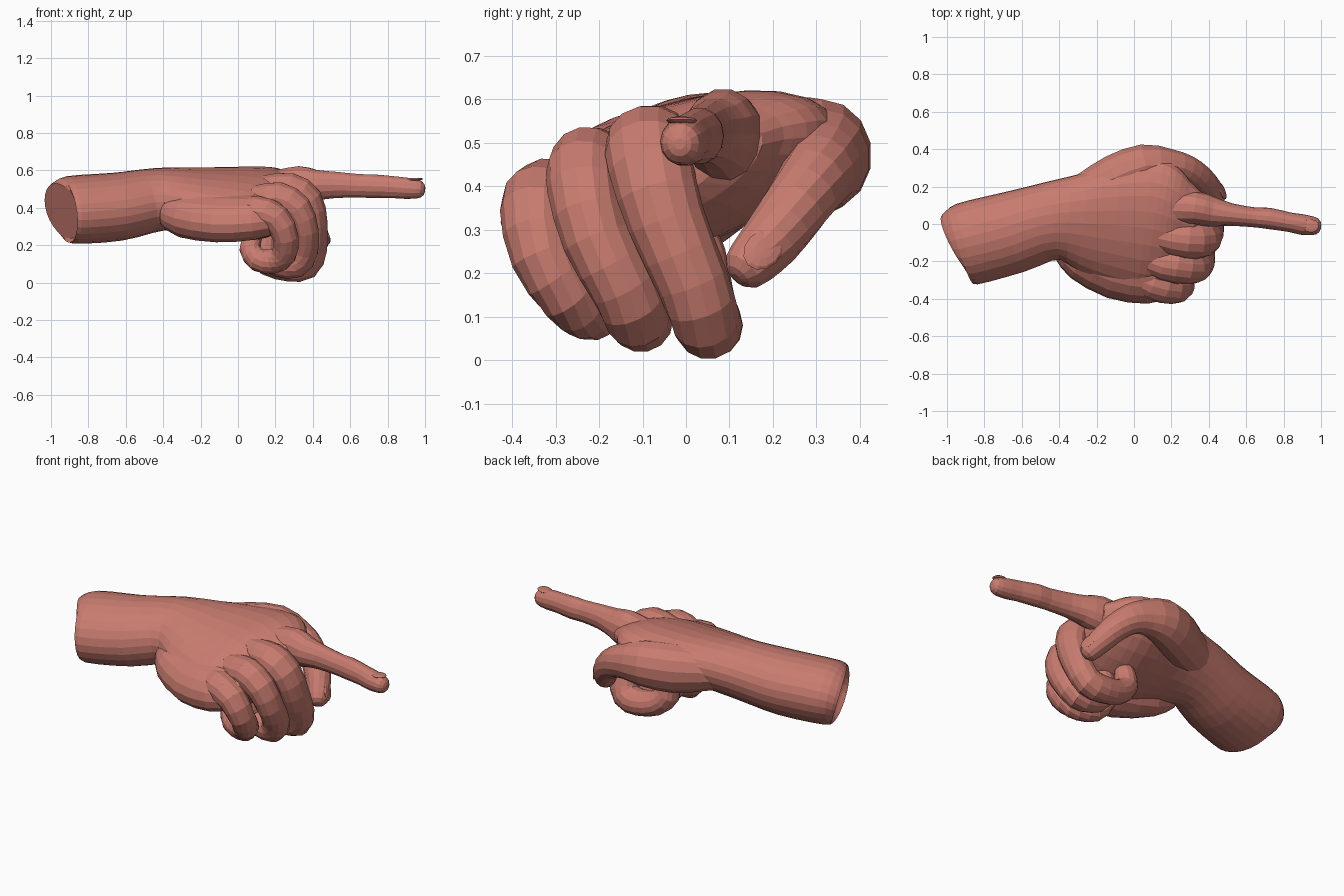
import bpy, bmesh, math
from mathutils import Vector, Matrix

cube = bpy.data.objects.get("Cube")
if cube:
    bpy.data.objects.remove(cube, do_unlink=True)

COLOR = (0.58, 0.2, 0.16, 1)
skin = bpy.data.materials.new("skin")
skin.use_nodes = True
skin.diffuse_color = COLOR
bsdf = skin.node_tree.nodes["Principled BSDF"]
bsdf.inputs["Base Color"].default_value = COLOR
bsdf.inputs["Roughness"].default_value = 0.8


def finish(name, bm):
    bmesh.ops.recalc_face_normals(bm, faces=bm.faces)
    mesh = bpy.data.meshes.new(name)
    bm.to_mesh(mesh)
    bm.free()
    mesh.materials.append(skin)
    obj = bpy.data.objects.new(name, mesh)
    bpy.context.collection.objects.link(obj)
    return obj


def smooth_rows(rows, steps):
    """Catmull-Rom interpolation of whole section rows."""
    out = []
    for i in range(len(rows) - 1):
        quad = zip(rows[max(i - 1, 0)], rows[i], rows[i + 1],
                   rows[min(i + 2, len(rows) - 1)])
        quad = list(quad)
        for s in range(steps):
            t = s / steps
            out.append([b + 0.5 * t * (c - a + t * (2 * a - 5 * b + 4 * c - d
                        + t * (3 * (b - c) + d - a))) for a, b, c, d in quad])
    return out + [list(rows[-1])]


def loft(name, rows, side_hint=(0, 1, 0), sides=14, steps=2):
    """Skin elliptical sections (x, y, z, half width, half height, roll)."""
    rows = smooth_rows([tuple(r) + (0,) * (6 - len(r)) for r in rows], steps)
    centres = [Vector(r[:3]) for r in rows]
    bm = bmesh.new()
    rings = []

    def ring(centre, tangent, w, h, roll):
        side = Vector(side_hint)
        side = (side - tangent * side.dot(tangent)).normalized()
        side = Matrix.Rotation(math.radians(roll), 3, tangent) @ side
        up = tangent.cross(side)
        rings.append([bm.verts.new(centre + side * w * math.cos(a) + up * h * math.sin(a))
                      for a in (2 * math.pi * k / sides for k in range(sides))])

    for i, r in enumerate(rows):
        tangent = centres[min(i + 1, len(rows) - 1)] - centres[max(i - 1, 0)]
        tangent.normalize()
        ring(centres[i], tangent, *r[3:])
    # rounded tip
    w, h, roll = rows[-1][3:]
    for advance, scale in ((0.5, 0.86), (0.8, 0.55), (0.9, 0.25)):
        ring(centres[-1] + tangent * advance * min(w, h), tangent,
             w * scale, h * scale, roll)
    for a, b in zip(rings, rings[1:]):
        for k in range(sides):
            n = (k + 1) % sides
            bm.faces.new((a[k], a[n], b[n], b[k]))
    bm.faces.new(rings[0][::-1])
    bm.faces.new(rings[-1])
    return finish(name, bm)


def nail(name, centre, along, normal, length, width):
    along, normal = Vector(along).normalized(), Vector(normal)
    normal = (normal - along * normal.dot(along)).normalized()
    frame = Matrix((along, normal.cross(along), normal)).transposed().to_4x4()
    bm = bmesh.new()
    bmesh.ops.create_uvsphere(
        bm, u_segments=12, v_segments=6, radius=1,
        matrix=Matrix.Translation(centre) @ frame @ Matrix.Diagonal((length, width, 0.009, 1)))
    return finish(name, bm)


# Forearm flowing into the tilted back of the hand
loft("forearm_and_palm", [
    (-.935, -.121, .383, .19, .152, 15),
    (-.895, -.108, .388, .225, .178, 15),
    (-.65, -.045, .405, .222, .18, 15),
    (-.42, .02, .445, .215, .165, 15),
    (-.2, .005, .445, .31, .155, 16),
    (.05, -.015, .425, .385, .165, 18),
    (.17, -.035, .425, .365, .15, 20),
    (.25, -.05, .425, .3, .12, 22)], sides=26, steps=3)

# Fleshy outer edge of the palm
loft("heel_of_palm", [
    (-.385, -.13, .37, .07, .075, 25),
    (-.29, -.175, .355, .125, .115, 28),
    (-.1, -.25, .345, .16, .12, 30),
    (.08, -.285, .35, .15, .112, 30),
    (.18, -.275, .36, .12, .09, 30)], sides=16)

# Thumb with its base muscle, bent across the front of the fist
loft("thumb", [
    (-.4, .1, .46, .09, .09),
    (-.25, .165, .46, .12, .115),
    (-.1, .25, .46, .14, .125),
    (.06, .31, .47, .13, .12),
    (.19, .313, .448, .1, .09),
    (.275, .293, .412, .085, .08),
    (.345, .25, .35, .077, .075),
    (.4, .195, .275, .07, .068),
    (.43, .15, .225, .06, .06)], side_hint=(0, 0, 1))

# Straight pointing finger
loft("index_finger", [
    (-.12, .08, .48, .06, .06),
    (.18, .09, .505, .095, .092),
    (.33, .085, .517, .09, .108),
    (.42, .065, .52, .08, .084),
    (.52, .05, .522, .06, .072),
    (.65, .035, .517, .053, .064),
    (.72, .03, .515, .057, .065),
    (.83, .01, .51, .052, .06),
    (.9, -.003, .504, .055, .058),
    (.955, -.01, .5, .05, .052)])

# Three fingers curled into the palm
loft("middle_finger", [
    (-.1, 0, .48, .06, .06),
    (.14, -.06, .49, .085, .085),
    (.28, -.085, .495, .1, .092),
    (.37, -.08, .44, .098, .085),
    (.405, -.045, .32, .09, .075),
    (.4, .015, .18, .083, .078),
    (.36, .045, .095, .08, .082),
    (.27, .055, .08, .076, .076),
    (.16, .05, .105, .07, .07),
    (.09, .04, .17, .066, .066),
    (.09, .03, .25, .06, .06)])
loft("ring_finger", [
    (-.1, -.1, .43, .06, .06),
    (.1, -.19, .44, .085, .08),
    (.22, -.225, .45, .09, .088),
    (.315, -.235, .395, .085, .082),
    (.36, -.205, .28, .08, .072),
    (.355, -.145, .17, .077, .075),
    (.31, -.11, .1, .077, .077),
    (.22, -.1, .1, .072, .072),
    (.15, -.09, .14, .067, .067),
    (.15, -.08, .24, .065, .065)])
loft("little_finger", [
    (-.05, -.24, .38, .06, .06),
    (.1, -.315, .38, .09, .085),
    (.205, -.345, .34, .083, .08),
    (.255, -.33, .24, .074, .07),
    (.245, -.27, .15, .071, .068),
    (.19, -.23, .115, .068, .068),
    (.11, -.2, .12, .064, .064),
    (.065, -.16, .18, .058, .058),
    (.08, -.14, .25, .05, .05)])

# Nails
nail("index_nail", (.945, -.01, .551), (1, -.1, .06), (0, 0, 1), .045, .036)
nail("thumb_nail", (.472, .178, .254), (.4, -.65, -.65), (1, 0, 0), .055, .042)
